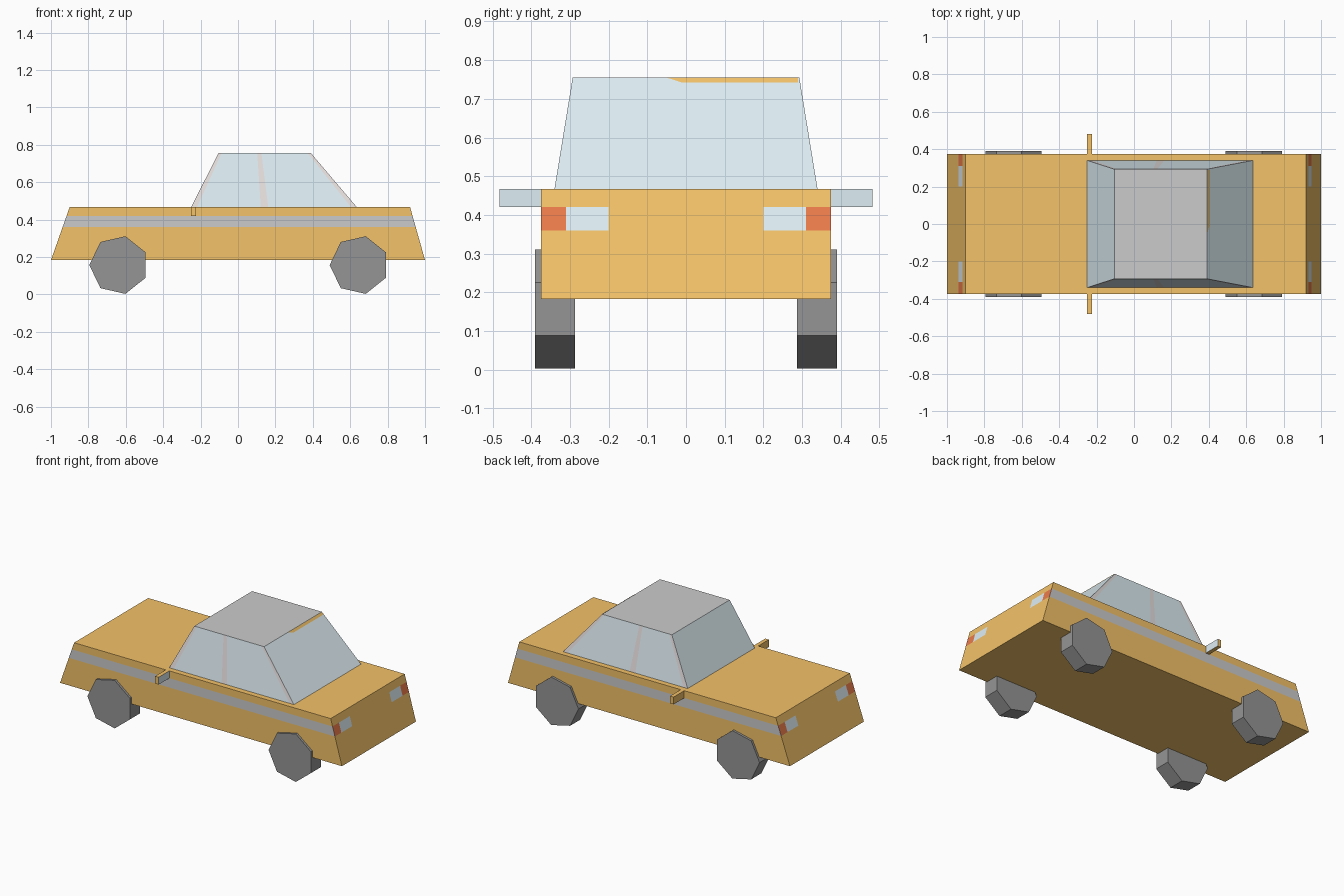
import bpy, bmesh, math
from mathutils import Vector

if "Cube" in bpy.data.objects:
    bpy.data.objects.remove(bpy.data.objects["Cube"])


def material(name, rgb):
    m = bpy.data.materials.new(name)
    m.diffuse_color = (*rgb, 1)
    m.use_nodes = True
    m.node_tree.nodes["Principled BSDF"].inputs["Base Color"].default_value = m.diffuse_color
    return m


PAINT = material("orange_paint", (0.90, 0.54, 0.14))
GLASS = material("pale_glass", (0.73, 0.85, 0.90))
RED = material("red_lamp", (0.83, 0.20, 0.07))
RUBBER = material("dark_rubber", (0.30, 0.30, 0.30))
PILLAR = material("pillar_grey", (0.80, 0.75, 0.74))
GREY = material("trim_grey", (0.80, 0.80, 0.80))


def finish(name, bm, mats):
    bmesh.ops.recalc_face_normals(bm, faces=bm.faces[:])
    me = bpy.data.meshes.new(name)
    bm.to_mesh(me)
    bm.free()
    for m in mats:
        me.materials.append(m)
    ob = bpy.data.objects.new(name, me)
    bpy.context.collection.objects.link(ob)
    return ob


def prism(profile, y0, y1):
    """Extrude an x-z outline along y."""
    bm = bmesh.new()
    face = bm.faces.new([bm.verts.new((x, y0, z)) for x, z in profile])
    new = bmesh.ops.extrude_face_region(bm, geom=[face])["geom"]
    verts = [v for v in new if isinstance(v, bmesh.types.BMVert)]
    bmesh.ops.translate(bm, verts=verts, vec=(0, y1 - y0, 0))
    bmesh.ops.recalc_face_normals(bm, faces=bm.faces[:])
    return bm


# Body: wedge-ended slab, cut into bands for the side stripe and lamps
bm = prism([(-1, 0.183), (1, 0.183), (0.92, 0.467), (-0.9, 0.467)], -0.375, 0.375)
cuts = [((0, 0, z), (0, 0, 1)) for z in (0.36, 0.42)]
cuts += [((0, y, 0), (0, 1, 0)) for y in (-0.31, -0.2, 0.2, 0.31)]
for co, no in cuts:
    bmesh.ops.bisect_plane(bm, geom=bm.verts[:] + bm.edges[:] + bm.faces[:],
                           plane_co=co, plane_no=no)
for f in bm.faces:
    c, n = f.calc_center_median(), f.normal
    if abs(n.z) > 0.9 or not 0.36 < c.z < 0.42:
        continue
    if abs(n.y) > 0.9:
        f.material_index = 1
    elif abs(c.y) > 0.31:
        f.material_index = 2
    elif abs(c.y) > 0.2:
        f.material_index = 3
finish("body", bm, [PAINT, GREY, RED, GLASS])

# Cabin: tapered glasshouse, its sides split into pillars and panes
bm = bmesh.new()
splits = (0, 0.035, 0.42, 0.465, 0.965, 1)


def rail(x0, x1, y, z):
    return [bm.verts.new((x0 + (x1 - x0) * u, y, z)) for u in splits]


low = {s: rail(-0.25, 0.635, 0.34 * s, 0.467) for s in (-1, 1)}
top = {s: rail(-0.105, 0.39, 0.293 * s, 0.755) for s in (-1, 1)}
for s in (-1, 1):
    for i in range(5):
        f = bm.faces.new((low[s][i], low[s][i + 1], top[s][i + 1], top[s][i]))
        f.material_index = 1 if i in (1, 3) else 2
for i in (0, -1):
    bm.faces.new((low[-1][i], low[1][i], top[1][i], top[-1][i])).material_index = 1
for r in (low, top):
    bm.faces.new(r[-1] + r[1][::-1])
finish("cabin", bm, [GREY, GLASS, PILLAR])

# Sliver of paint along the upper edge of the rear window
bm = bmesh.new()
bm.faces.new([bm.verts.new(p) for p in (
    (0.392, 0.29, 0.755), (0.392, -0.05, 0.755),
    (0.403, -0.01, 0.742), (0.403, 0.29, 0.742))])
finish("rear_window_trim", bm, [PAINT])

# Door mirrors, with glass facing the rear
for s, side in ((-1, "right"), (1, "left")):
    bm = prism([(-0.25, 0.42), (-0.225, 0.42), (-0.225, 0.467), (-0.25, 0.467)],
               0.375 * s, 0.482 * s)
    for f in bm.faces:
        f.material_index = int(f.normal.x > 0.9)
    finish(side + "_mirror", bm, [PAINT, GLASS])

# Wheels: seven-sided discs
for end, cx in (("front", -0.637), ("rear", 0.648)):
    for s, side in ((-1, "right"), (1, "left")):
        ring = [math.tau * (k + 0.5) / 7 for k in range(7)]
        outline = [(cx + 0.158 * math.cos(a), 0.157 + 0.158 * math.sin(a)) for a in ring]
        finish(f"{end}_{side}_wheel", prism(outline, 0.287 * s, 0.39 * s), [RUBBER])
